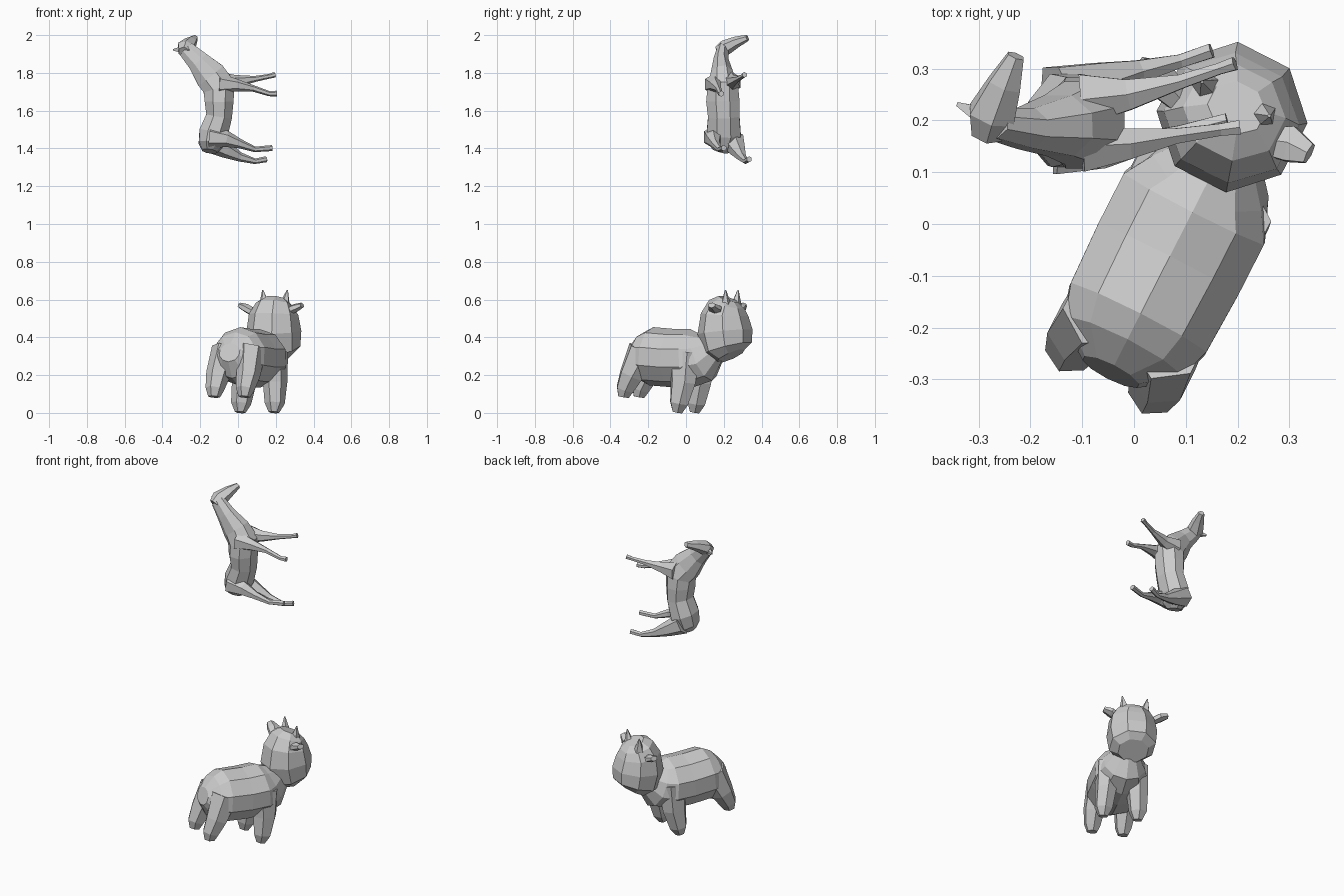
import bpy, bmesh, math
from mathutils import Vector

def loft(name, rings, side, n=8, parent_bm=None):
    """Faceted tube through rings of (centre, radius along side, radius across)."""
    bm = bmesh.new()
    pts = [Vector(r[0]) for r in rings]
    side = Vector(side).normalized()
    k = 1.0 / math.cos(math.pi / n) * 0.98
    loops = []
    for i, (c, ra, rb) in enumerate(rings):
        t = (pts[min(i + 1, len(pts) - 1)] - pts[max(i - 1, 0)]).normalized()
        s = (side - t * side.dot(t)).normalized()
        w = t.cross(s)
        loop = []
        for j in range(n):
            a = 2 * math.pi * (j + 0.5) / n
            loop.append(bm.verts.new(pts[i] + s * ra * k * math.cos(a) + w * rb * k * math.sin(a)))
        loops.append(loop)
    for a, b in zip(loops, loops[1:]):
        for j in range(n):
            bm.faces.new((a[j], a[(j + 1) % n], b[(j + 1) % n], b[j]))
    bm.faces.new(loops[0])
    bm.faces.new(loops[-1])
    bmesh.ops.recalc_face_normals(bm, faces=bm.faces)
    me = bpy.data.meshes.new(name)
    bm.to_mesh(me)
    bm.free()
    ob = bpy.data.objects.new(name, me)
    bpy.context.collection.objects.link(ob)
    return ob

# ---------- cow: local axes are u (right), h (heading), z ----------
ang = math.radians(63)
H = Vector((math.cos(ang), math.sin(ang), 0))
R = Vector((math.sin(ang), -math.cos(ang), 0))

def cow(u, h, z):
    return R * (u + 0.09) + H * h + Vector((0, 0, z))

# barrel body
loft("cow_body", [(cow(0, h, z), w, t) for h, z, w, t in (
    (-0.275, 0.32, 0.06, 0.05), (-0.225, 0.305, 0.13, 0.12), (-0.16, 0.30, 0.15, 0.15),
    (-0.03, 0.29, 0.155, 0.15), (0.08, 0.29, 0.155, 0.15),
    (0.15, 0.30, 0.12, 0.135), (0.21, 0.34, 0.07, 0.08))], R, 10)

# stubby legs
for s, tag in ((-1, "left"), (1, "right")):
    loft("cow_front_leg_" + tag, [(cow(s * u, h, z), a, b) for u, h, z, a, b in (
        (0.08, 0.08, 0.32, 0.065, 0.08), (0.092, 0.075, 0.16, 0.055, 0.065),
        (0.1, 0.055, 0.05, 0.047, 0.047), (0.1, 0.045, 0.003, 0.025, 0.025))], R, 6)
    loft("cow_hind_leg_" + tag, [(cow(s * u, h, z), a, b) for u, h, z, a, b in (
        (0.075, -0.17, 0.33, 0.065, 0.08), (0.09, -0.235, 0.20, 0.055, 0.06),
        (0.09, -0.272, 0.125, 0.043, 0.045), (0.09, -0.28, 0.085, 0.028, 0.028))], R, 6)
    # horns and ears
    loft("cow_horn_" + tag, [
        (cow(-0.025 + s * 0.06, 0.30, 0.57), 0.025, 0.025),
        (cow(-0.025 + s * 0.073, 0.305, 0.65), 0.003, 0.003)], H, 5)
    loft("cow_ear_" + tag, [(cow(-0.035 + s * u, 0.255 + 0.02 * (u > 0.12), z), a, b) for u, z, a, b in (
        (0.09, 0.53, 0.025, 0.02), (0.145, 0.555, 0.035, 0.02), (0.185, 0.57, 0.02, 0.013))], H, 6)

# blocky head, wide at the muzzle
loft("cow_head", [(cow(-0.015, h, z), w, d) for z, h, w, d in (
    (0.302, 0.305, 0.085, 0.075), (0.34, 0.285, 0.128, 0.125), (0.43, 0.27, 0.138, 0.138),
    (0.52, 0.268, 0.125, 0.118), (0.575, 0.28, 0.095, 0.09), (0.603, 0.29, 0.055, 0.05))], R, 8)

# ---------- horse: reared upright, legs toward +x ----------
Y = (0, 1, 0)

# torso and neck
loft("horse_body", [
    ((-0.15, 0.18, 1.385), 0.04, 0.04), ((-0.145, 0.19, 1.42), 0.08, 0.065),
    ((-0.13, 0.20, 1.48), 0.092, 0.078), ((-0.10, 0.20, 1.57), 0.085, 0.07),
    ((-0.10, 0.195, 1.65), 0.09, 0.078), ((-0.10, 0.195, 1.725), 0.082, 0.088),
    ((-0.145, 0.19, 1.785), 0.06, 0.085), ((-0.21, 0.185, 1.86), 0.04, 0.06),
    ((-0.275, 0.195, 1.925), 0.03, 0.045)], Y, 8)

# head turned to the side
loft("horse_head", [
    ((-0.285, 0.175, 1.91), 0.03, 0.03), ((-0.275, 0.21, 1.935), 0.045, 0.036),
    ((-0.25, 0.27, 1.965), 0.032, 0.026), ((-0.228, 0.325, 1.985), 0.016, 0.015)], (1, 0, 0), 6)
loft("horse_ear", [((-0.285, 0.205, 1.925), 0.02, 0.02), ((-0.342, 0.232, 1.922), 0.004, 0.004)], Y, 4)

# slender legs: knee and hoof points with tapering radii
for name, path, radii in (
    ("horse_front_leg_left", ((-0.10, 0.24, 1.75), (-0.01, 0.25, 1.755), (0.09, 0.275, 1.768),
                              (0.165, 0.30, 1.782), (0.195, 0.31, 1.79)), (0.05, 0.03, 0.014, 0.011, 0.013)),
    ("horse_front_leg_right", ((-0.10, 0.15, 1.74), (-0.01, 0.155, 1.735), (0.08, 0.17, 1.718),
                               (0.165, 0.182, 1.69), (0.205, 0.187, 1.69)), (0.05, 0.03, 0.015, 0.012, 0.014)),
    ("horse_hind_leg_left", ((-0.15, 0.25, 1.44), (-0.06, 0.275, 1.39), (0.01, 0.295, 1.355),
                             (0.09, 0.315, 1.332), (0.15, 0.335, 1.343)), (0.055, 0.038, 0.022, 0.013, 0.014)),
    ("horse_hind_leg_right", ((-0.15, 0.15, 1.46), (-0.06, 0.145, 1.45), (0.01, 0.155, 1.425),
                              (0.09, 0.178, 1.395), (0.18, 0.20, 1.402)), (0.055, 0.038, 0.022, 0.013, 0.014)),
):
    loft(name, [(p, r, r) for p, r in zip(path, radii)], Y, 6)
